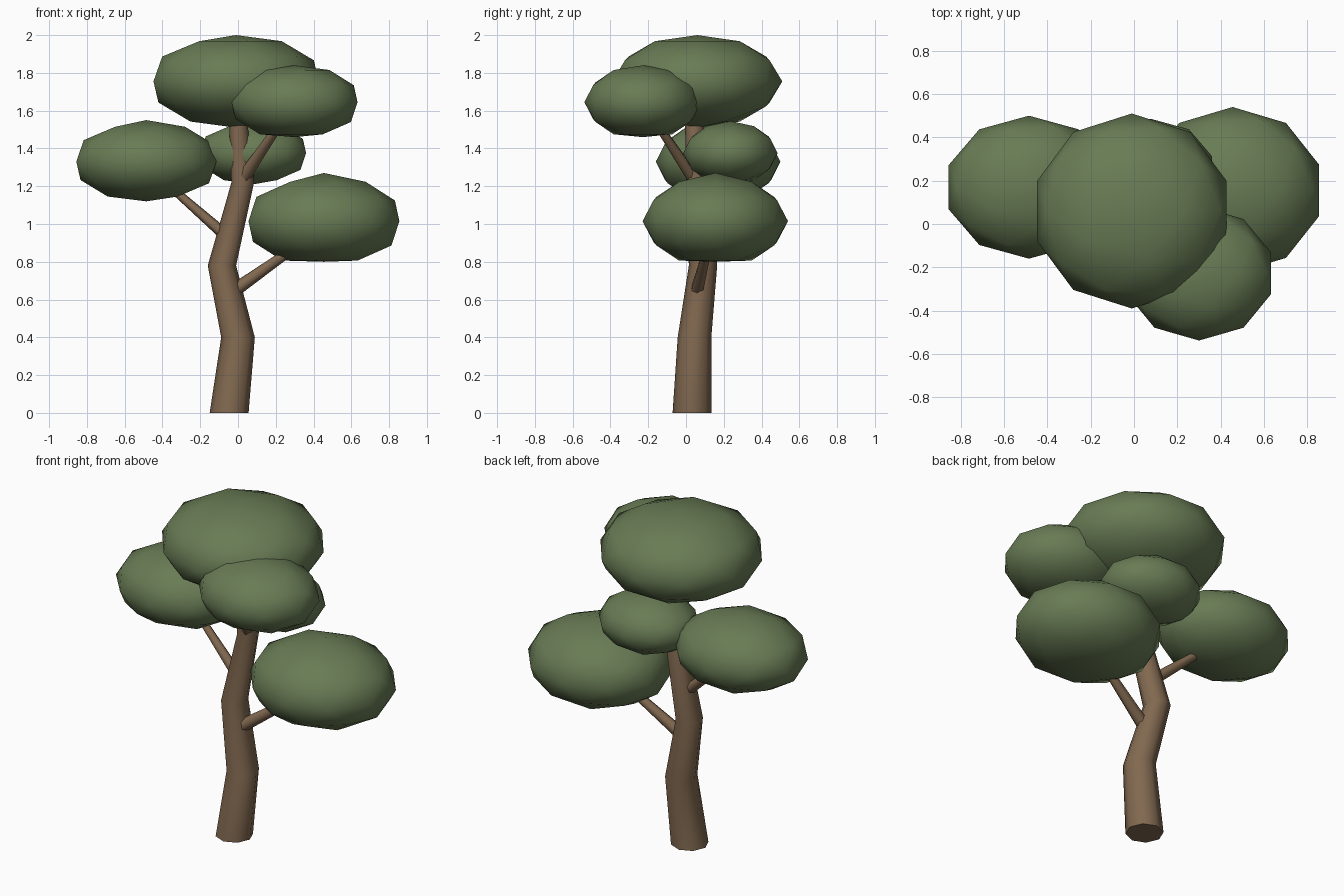
import bpy, bmesh, math
from mathutils import Vector

if "Cube" in bpy.data.objects:
    bpy.data.objects.remove(bpy.data.objects["Cube"])


def material(name, rgb):
    m = bpy.data.materials.new(name)
    m.diffuse_color = (*rgb, 1)
    m.use_nodes = True
    m.node_tree.nodes["Principled BSDF"].inputs["Base Color"].default_value = m.diffuse_color
    return m


bark = material("bark", (0.22, 0.14, 0.08))
leaf = material("leaf", (0.14, 0.20, 0.09))


def finish(bm, name, mat):
    bmesh.ops.recalc_face_normals(bm, faces=bm.faces[:])
    for f in bm.faces:
        f.smooth = len(f.verts) <= 4
    me = bpy.data.meshes.new(name)
    bm.to_mesh(me)
    bm.free()
    me.materials.append(mat)
    ob = bpy.data.objects.new(name, me)
    bpy.context.collection.objects.link(ob)
    return ob


def limb(name, points, sides, level=False):
    """Tapered tube through (x, y, z, radius) points, capped at both ends."""
    bm = bmesh.new()
    pts = [Vector(p[:3]) for p in points]
    axis = Vector((0, 0, 1)) if level else (pts[-1] - pts[0]).normalized()
    turn = Vector((0, 0, 1)).rotation_difference(axis)
    rings = []
    for c, p in zip(pts, points):
        ring = []
        for i in range(sides):
            a = 2 * math.pi * i / sides
            ring.append(bm.verts.new(c + turn @ Vector((math.cos(a), math.sin(a), 0)) * p[3]))
        rings.append(ring)
    for r0, r1 in zip(rings, rings[1:]):
        for i in range(sides):
            j = (i + 1) % sides
            bm.faces.new((r0[i], r0[j], r1[j], r1[i]))
    bm.faces.new(rings[0][::-1])
    bm.faces.new(rings[-1])
    return finish(bm, name, bark)


def clump(name, centre, radii, low, high):
    """Flattened low-poly ball with its poles set to the given heights."""
    bm = bmesh.new()
    bmesh.ops.create_icosphere(bm, subdivisions=2, radius=1)
    for v in bm.verts:
        pole = v.co.z
        v.co = Vector(centre) + Vector(a * b for a, b in zip(v.co, radii))
        if abs(pole) > 0.99:
            v.co.z = high if pole > 0 else low
    return finish(bm, name, leaf)


# Crooked trunk
limb("trunk", [(-0.047, 0.032, 0, 0.103), (0.0, 0.045, 0.4, 0.089),
               (-0.085, 0.09, 0.78, 0.075), (0.025, 0.06, 1.22, 0.060),
               (-0.003, 0.04, 1.60, 0.046)], 8, level=True)

# Branches
limb("right_branch", [(-0.01, 0.06, 0.655, 0.036), (0.38, 0.13, 0.93, 0.02)], 6)
limb("left_branch", [(-0.06, 0.08, 0.935, 0.032), (-0.42, 0.15, 1.25, 0.018)], 6)
limb("front_branch", [(0.025, 0.04, 1.24, 0.035), (0.25, -0.18, 1.57, 0.02)], 6)

# Foliage clumps
clump("top_foliage", (-0.01, 0.06, 1.755), (0.46, 0.45, 0.25), 1.51, 2.0)
clump("right_foliage", (0.455, 0.155, 1.015), (0.42, 0.385, 0.245), 0.80, 1.27)
clump("left_foliage", (-0.485, 0.17, 1.33), (0.39, 0.33, 0.217), 1.12, 1.55)
clump("front_foliage", (0.30, -0.228, 1.645), (0.35, 0.31, 0.20), 1.46, 1.84)
clump("back_foliage", (0.08, 0.235, 1.375), (0.295, 0.25, 0.168), 1.21, 1.545)
